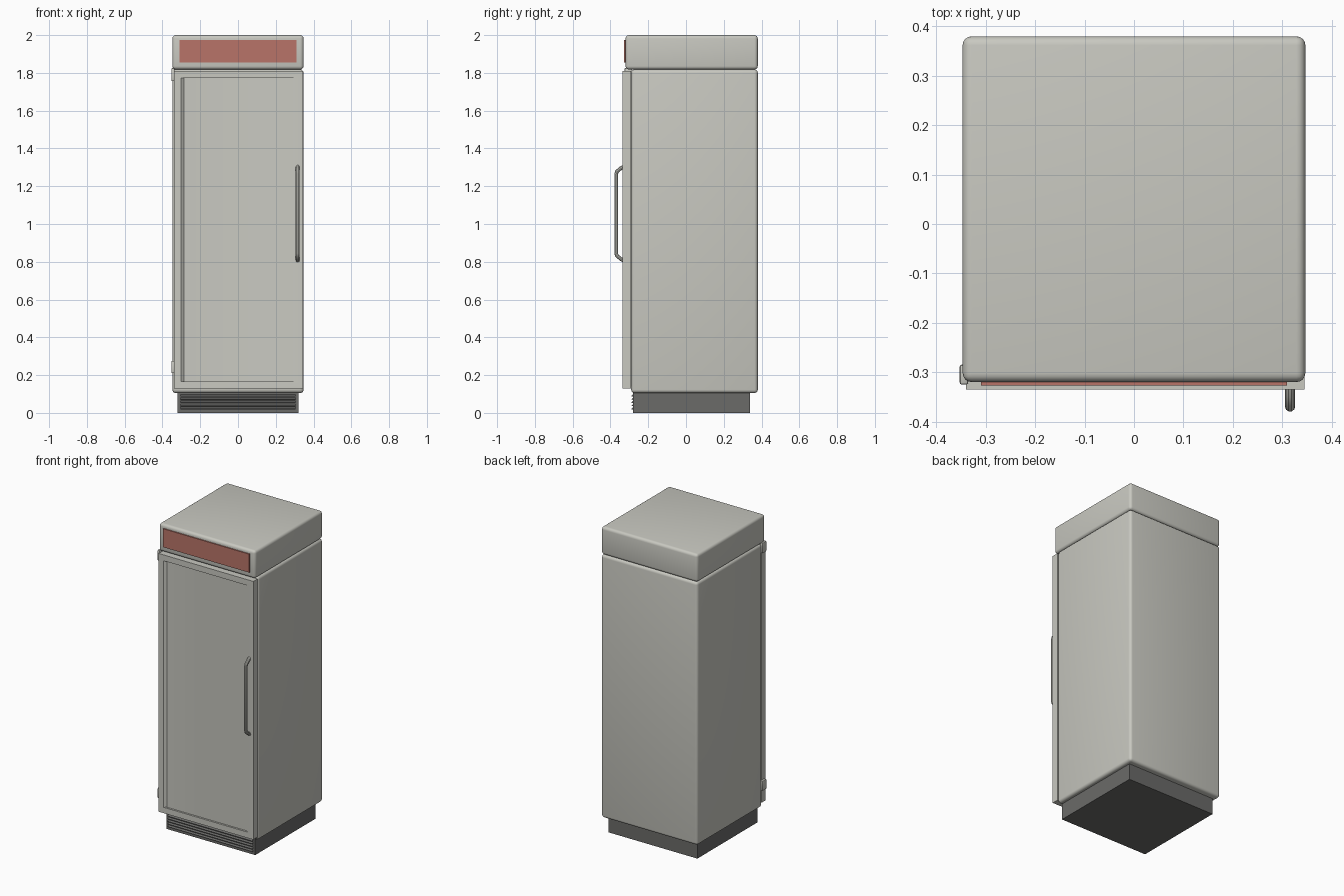
import bpy, bmesh, math
from mathutils import Vector

if "Cube" in bpy.data.objects:
    bpy.data.objects.remove(bpy.data.objects["Cube"])


def material(name, rgb):
    m = bpy.data.materials.new(name)
    m.diffuse_color = (*rgb, 1)
    m.use_nodes = True
    m.node_tree.nodes["Principled BSDF"].inputs["Base Color"].default_value = m.diffuse_color
    return m


GREY = material("warm light grey", (0.58, 0.58, 0.53))
RED = material("faded red", (0.48, 0.175, 0.14))
DARK = material("dark grey", (0.145, 0.145, 0.14))


def finish(bm, name, mat):
    bmesh.ops.recalc_face_normals(bm, faces=bm.faces)
    me = bpy.data.meshes.new(name)
    bm.to_mesh(me)
    bm.free()
    ob = bpy.data.objects.new(name, me)
    bpy.context.collection.objects.link(ob)
    me.materials.append(mat)
    bpy.context.view_layer.objects.active = ob
    for o in bpy.context.selected_objects:
        o.select_set(False)
    ob.select_set(True)
    bpy.ops.object.shade_smooth_by_angle(angle=math.radians(35))
    return ob


def box_mesh(lo, hi, bevel=0.0, segs=4):
    bm = bmesh.new()
    bmesh.ops.create_cube(bm, size=1)
    for v in bm.verts:
        v.co = Vector([(a + b) / 2 + c * (b - a) for a, b, c in zip(lo, hi, v.co)])
    if bevel:
        bmesh.ops.bevel(bm, geom=bm.edges[:], offset=bevel, segments=segs,
                        profile=0.5, affect='EDGES')
    return bm


def box(name, lo, hi, mat, bevel=0.0, segs=4):
    return finish(box_mesh(lo, hi, bevel, segs), name, mat)


# Cabinet, header and plinth
box("cabinet", (-0.347, -0.29, 0.105), (0.347, 0.38, 1.818), GREY, 0.018)
box("header", (-0.347, -0.32, 1.818), (0.347, 0.38, 2.0), GREY, 0.018)
box("header_panel", (-0.31, -0.327, 1.855), (0.31, -0.319, 1.975), RED)
box("plinth", (-0.32, -0.28, 0.0), (0.32, 0.34, 0.115), DARK)

# Door with a recessed pane: inset the front face, then push it in
bm = box_mesh((-0.34, -0.335, 0.128), (0.345, -0.292, 1.81))
front = min(bm.faces, key=lambda f: f.calc_center_median().y)
bmesh.ops.inset_region(bm, faces=[front], thickness=0.054)
ring = bmesh.ops.extrude_discrete_faces(bm, faces=[front])["faces"][0]
for v in ring.verts:
    v.co.y += 0.012
    v.co.x = math.copysign(0.286, v.co.x)
finish(bm, "door", GREY)

# Door gasket strip between door and cabinet
box("door_gasket", (-0.325, -0.296, 0.14), (0.33, -0.285, 1.8), GREY)

# Hinges on the left edge
for label, z0, z1 in (("lower", 0.21, 0.275), ("upper", 1.757, 1.825)):
    box(label + "_hinge", (-0.353, -0.325, z0), (-0.336, -0.285, z1), GREY, 0.004, 2)

# Bent bar handle
cu = bpy.data.curves.new("handle_path", 'CURVE')
cu.dimensions = '3D'
cu.bevel_depth = 0.0105
cu.bevel_resolution = 3
cu.use_fill_caps = True
path = [(-0.33, 0.807), (-0.345, 0.815), (-0.366, 0.832), (-0.3695, 0.845)]
path += [(y, 2.11 - z) for y, z in reversed(path)]
sp = cu.splines.new('POLY')
sp.points.add(len(path) - 1)
for p, (y, z) in zip(sp.points, path):
    p.co = (0.316, y, z, 1)
tmp = bpy.data.objects.new("handle_path", cu)
bpy.context.collection.objects.link(tmp)
bpy.context.view_layer.update()
mesh = bpy.data.meshes.new_from_object(
    tmp.evaluated_get(bpy.context.evaluated_depsgraph_get()))
bpy.data.objects.remove(tmp)
bm = bmesh.new()
bm.from_mesh(mesh)
for f in bm.faces:
    f.material_index = 0
bpy.data.meshes.remove(mesh)
finish(bm, "handle", GREY)

# Grille louvres: slanted wedge slats across the plinth front
bm = bmesh.new()
for i in range(5):
    z = 0.018 + i * 0.017
    prof = [(-0.279, z), (-0.288, z + 0.001), (-0.288, z + 0.004), (-0.279, z + 0.013)]
    ends = [[bm.verts.new((x, y, h)) for y, h in prof] for x in (-0.305, 0.305)]
    bm.faces.new(ends[0])
    bm.faces.new(ends[1])
    for k in range(4):
        n = (k + 1) % 4
        bm.faces.new((ends[0][k], ends[0][n], ends[1][n], ends[1][k]))
finish(bm, "grille_slats", DARK)
